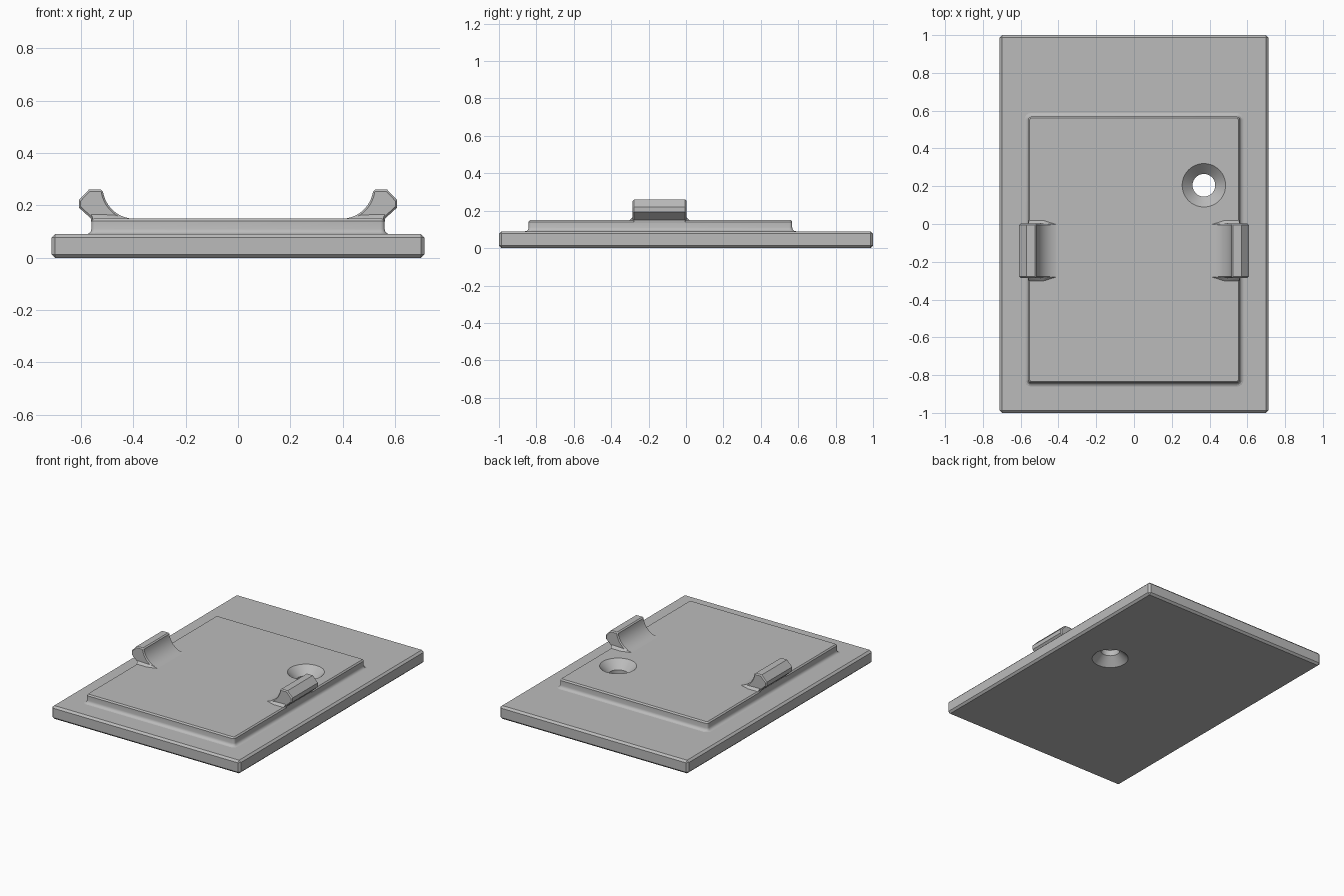
import bpy, bmesh, math

if "Cube" in bpy.data.objects:
    bpy.data.objects.remove(bpy.data.objects["Cube"])

grey = bpy.data.materials.new("grey")
grey.diffuse_color = (0.5, 0.5, 0.5, 1)
grey.use_nodes = True
grey.node_tree.nodes["Principled BSDF"].inputs["Base Color"].default_value = grey.diffuse_color


def make(name, bm):
    bmesh.ops.recalc_face_normals(bm, faces=bm.faces)
    mesh = bpy.data.meshes.new(name)
    bm.to_mesh(mesh)
    bm.free()
    mesh.materials.append(grey)
    ob = bpy.data.objects.new(name, mesh)
    bpy.context.collection.objects.link(ob)
    return ob


def loft(name, loops):
    """Skin a stack of closed loops and cap both ends."""
    bm = bmesh.new()
    rings = [[bm.verts.new(p) for p in loop] for loop in loops]
    n = len(rings[0])
    for a, b in zip(rings, rings[1:]):
        for i in range(n):
            j = (i + 1) % n
            bm.faces.new((a[i], a[j], b[j], b[i]))
    bm.faces.new(rings[0])
    bm.faces.new(rings[-1])
    return make(name, bm)


def rounded_rect(x0, x1, y0, y1, r, z, n=4):
    pts = []
    corners = ((x1, y1, -1, -1), (x0, y1, 1, -1), (x0, y0, 1, 1), (x1, y0, -1, 1))
    for k, (x, y, sx, sy) in enumerate(corners):
        for i in range(n + 1):
            a = math.pi / 2 * (k + i / n)
            pts.append((x + sx * r + r * math.cos(a), y + sy * r + r * math.sin(a), z))
    return pts


def finish(ob):
    bpy.ops.object.select_all(action='DESELECT')
    ob.select_set(True)
    bpy.context.view_layer.objects.active = ob
    for m in list(ob.modifiers):
        bpy.ops.object.modifier_apply(modifier=m.name)
    bpy.ops.object.shade_smooth_by_angle(angle=math.radians(30))


def chamfer(ob, width, angle):
    m = ob.modifiers.new("chamfer", 'BEVEL')
    m.width = width
    m.segments = 1
    m.limit_method = 'ANGLE'
    m.angle_limit = math.radians(angle)


# Base plate with chamfered edges
W = 0.712
base = loft("base_plate", [[(-W, -1, z), (W, -1, z), (W, 1, z), (-W, 1, z)] for z in (0, 0.09)])
chamfer(base, 0.013, 40)

# Raised panel: coved foot, straight wall, chamfered top
steps = [(0, 0.09), (0.01, 0.0927), (0.0173, 0.10), (0.02, 0.11), (0.02, 0.141), (0.028, 0.15)]
panel = loft("raised_panel", [
    rounded_rect(-0.58 + d, 0.58 - d, -0.861 + d, 0.588 - d, 0.036 - d, z) for d, z in steps])

# Screw hole, countersunk from both sides
ring = [(math.cos(2 * math.pi * i / 64), math.sin(2 * math.pi * i / 64)) for i in range(64)]
hole = loft("hole_cutter", [
    [(0.37 + r * c, 0.205 + r * s, z) for c, s in ring]
    for r, z in ((0.125, -0.01), (0.06, 0.055), (0.06, 0.095), (0.125, 0.16))])
hole.hide_render = True
for ob in (base, panel):
    m = ob.modifiers.new("hole", 'BOOLEAN')
    m.operation = 'DIFFERENCE'
    m.solver = 'EXACT'
    m.object = hole
    finish(ob)
bpy.data.objects.remove(hole)

# Snap clips: hooked profile with a concave inner curve, plus flared feet
Y0, Y1 = -0.285, 0.002
arc = []
for i in range(13):
    a = math.radians(185 + 85 * i / 12)
    arc.append((0.395 - 0.122 * math.cos(a), 0.271 + 0.122 * math.sin(a)))
profile = [(0.558, 0.12), (0.562, 0.15), (0.608, 0.192), (0.608, 0.22), (0.57, 0.26),
           (0.517, 0.26)] + arc[1:] + [(0.395, 0.12)]
for side, s in (("left", -1), ("right", 1)):
    clip = loft(side + "_clip", [[(s * x, y, z) for x, z in profile] for y in (Y0, Y1)])
    chamfer(clip, 0.007, 55)
    finish(clip)

    bm = bmesh.new()
    for x, e, z in ((0.555, 0.018, 0.149), (0.48, 0.018, 0.149), (0.41, -0.004, 0.149),
                    (0.562, -0.002, 0.168), (0.47, -0.002, 0.165)):
        for y in (Y0 - e, Y1 + e):
            bm.verts.new((s * x, y, z))
    bmesh.ops.convex_hull(bm, input=bm.verts)
    make(side + "_clip_foot", bm)
